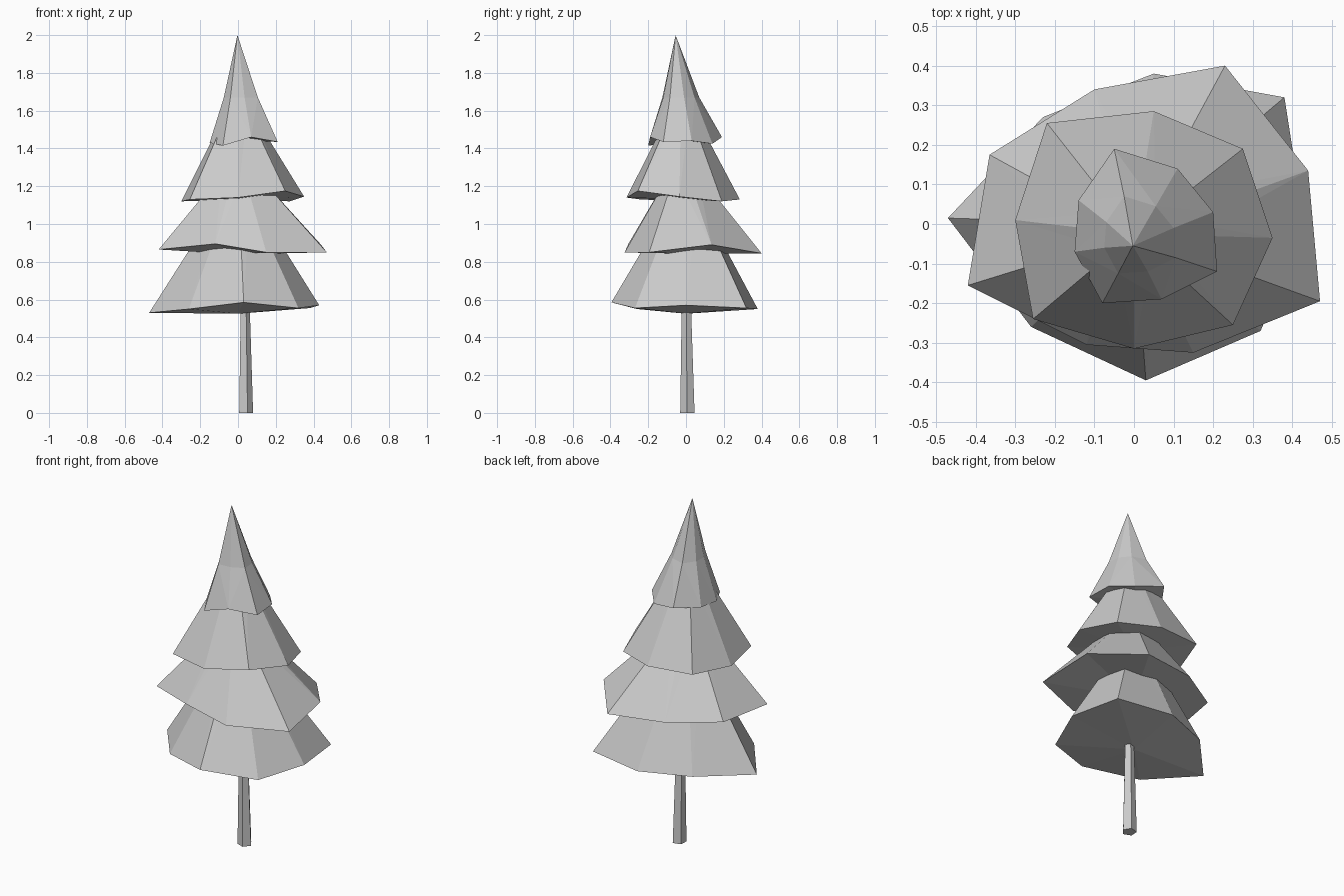
import bpy
import bmesh
import math

cube = bpy.data.objects.get("Cube")
if cube:
    bpy.data.objects.remove(cube, do_unlink=True)

grey = bpy.data.materials.new("light_grey")
grey.use_nodes = True
colour = (0.6, 0.6, 0.6, 1)
grey.diffuse_color = colour
grey.node_tree.nodes["Principled BSDF"].inputs["Base Color"].default_value = colour


def loft(name, rings, tip=None, base=None):
    """Skin a stack of rings; each end is a flat cap or a fan to a point."""
    bm = bmesh.new()
    loops = [[bm.verts.new(p) for p in ring] for ring in rings]
    n = len(loops[0])
    for low, high in zip(loops, loops[1:]):
        for i in range(n):
            j = (i + 1) % n
            bm.faces.new((low[i], low[j], high[j], high[i]))
    for loop, point in ((loops[-1], tip), (loops[0], base)):
        if point is None:
            bm.faces.new(loop)
        else:
            centre = bm.verts.new(point)
            for i in range(n):
                bm.faces.new((loop[i], loop[(i + 1) % n], centre))
    bmesh.ops.recalc_face_normals(bm, faces=bm.faces)
    bmesh.ops.triangulate(bm, faces=bm.faces)
    mesh = bpy.data.meshes.new(name)
    bm.to_mesh(mesh)
    bm.free()
    mesh.materials.append(grey)
    obj = bpy.data.objects.new(name, mesh)
    bpy.context.collection.objects.link(obj)


def shrink(rim, scale, z, shift=0.0):
    return [(x * scale, y * scale + shift, z) for x, y, _ in rim]


def pentagon(x, y, z, radius):
    angles = [math.radians(-75 + 72 * i) for i in range(5)]
    return [(x + radius * math.cos(a), y + radius * math.sin(a), z) for a in angles]


# Tapered five-sided trunk
loft("trunk", [pentagon(0.04, 0.008, 0, 0.04), pentagon(0.036, 0.002, 0.6, 0.025)])

# Uneven eight-sided foliage rims, from the lowest tier up
lower = [(-0.47, 0.015, 0.53), (-0.26, -0.26, 0.55), (0.03, -0.395, 0.585),
         (0.32, -0.27, 0.555), (0.43, 0, 0.57), (0.38, 0.32, 0.555),
         (0.05, 0.38, 0.55), (-0.23, 0.27, 0.55)]
middle = [(-0.42, -0.155, 0.865), (-0.12, -0.305, 0.895), (0.15, -0.325, 0.85),
          (0.47, -0.195, 0.85), (0.44, 0.135, 0.89), (0.23, 0.4, 0.845),
          (-0.1, 0.34, 0.86), (-0.365, 0.175, 0.87)]
upper = [(-0.3, 0.01, 1.12), (-0.255, -0.24, 1.13), (0, -0.315, 1.14),
         (0.25, -0.255, 1.175), (0.35, -0.035, 1.145), (0.275, 0.19, 1.12),
         (0.05, 0.285, 1.13), (-0.22, 0.255, 1.14)]
crown = [(-0.15, -0.07, 1.43), (-0.08, -0.2, 1.415), (0.07, -0.19, 1.46),
         (0.21, -0.12, 1.435), (0.2, 0.03, 1.44), (0.11, 0.14, 1.425),
         (-0.05, 0.19, 1.46), (-0.14, 0.06, 1.44)]

# Skirts whose tops are hidden in the tier above
loft("lower_foliage", [lower, shrink(lower, 0.2, 1.12)], base=(0, 0, 0.525))
loft("middle_foliage", [middle, shrink(middle, 0.2, 1.27, -0.02)], base=(0, 0, 0.84))
loft("upper_foliage", [upper, shrink(upper, 0.2, 1.6, -0.02)], base=(0, 0, 1.13))

# Crown with a steeper tip
loft("crown_foliage", [crown, shrink(crown, 0.5, 1.67, -0.025)],
     tip=(-0.003, -0.055, 2), base=(0, 0, 1.44))
